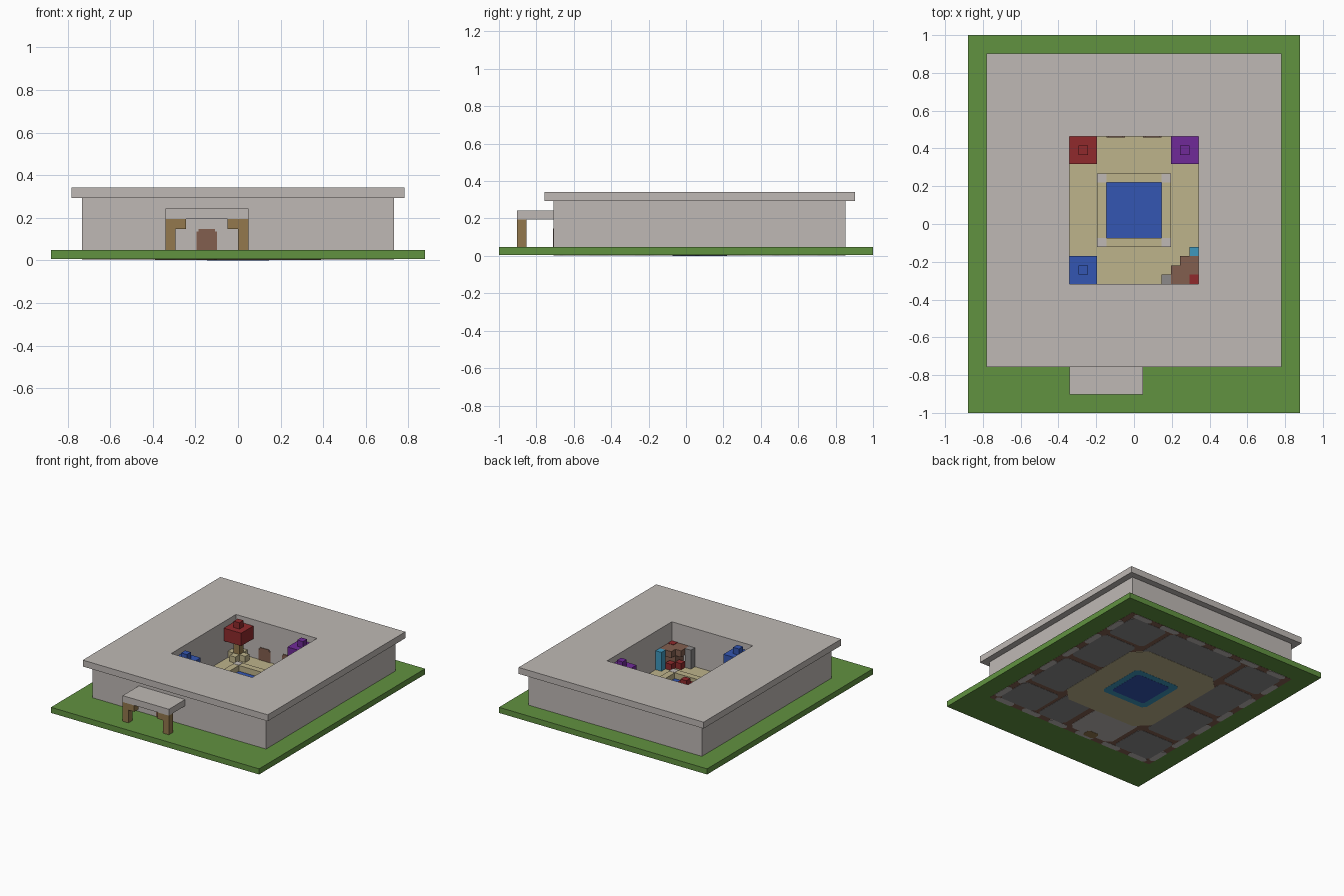
import bpy
import bmesh

cube = bpy.data.objects.get("Cube")
if cube:
    bpy.data.objects.remove(cube, do_unlink=True)

U = 2 / 41  # one block


def linear(c):
    c /= 255
    return c / 12.92 if c <= 0.04045 else ((c + 0.055) / 1.055) ** 2.4


def material(name, r, g, b):
    m = bpy.data.materials.new(name)
    m.use_nodes = True
    col = (linear(r), linear(g), linear(b), 1)
    m.diffuse_color = col
    m.node_tree.nodes["Principled BSDF"].inputs["Base Color"].default_value = col
    return m


grass = material("grass green", 97, 146, 64)
stone = material("pale stone", 191, 185, 181)
sand = material("sand", 190, 179, 139)
blue = material("blue", 51, 86, 178)
red = material("red", 144, 42, 44)
purple = material("purple", 112, 42, 152)
brown = material("brown", 130, 95, 79)
cyan = material("cyan", 62, 152, 190)
grey = material("dark grey", 140, 138, 138)
wood = material("wood", 147, 120, 77)


def finish(name, bm, mat):
    bmesh.ops.recalc_face_normals(bm, faces=bm.faces)
    me = bpy.data.meshes.new(name)
    bm.to_mesh(me)
    bm.free()
    me.materials.append(mat)
    ob = bpy.data.objects.new(name, me)
    bpy.context.collection.objects.link(ob)
    return ob


def prism(name, mat, x0, x1, y0, y1, z0, z1, cut=0):
    """Box in block units, with optional clipped vertical edges."""
    bm = bmesh.new()
    if cut:
        pts = [(x0 + cut, y0), (x1 - cut, y0), (x1, y0 + cut), (x1, y1 - cut),
               (x1 - cut, y1), (x0 + cut, y1), (x0, y1 - cut), (x0, y0 + cut)]
    else:
        pts = [(x0, y0), (x1, y0), (x1, y1), (x0, y1)]
    low = bm.faces.new([bm.verts.new((x * U, y * U, z0 * U)) for x, y in pts])
    up = bmesh.ops.extrude_face_region(bm, geom=[low])["geom"]
    for v in up:
        if isinstance(v, bmesh.types.BMVert):
            v.co.z = z1 * U
    return finish(name, bm, mat)


def frame(name, mat, outer, inner, z0, z1):
    """Rectangular ring with a rectangular hole."""
    bm = bmesh.new()
    rings = []
    for x0, x1, y0, y1 in (outer, inner):
        for z in (z0, z1):
            rings.append([bm.verts.new((x * U, y * U, z * U)) for x, y in
                          ((x0, y0), (x1, y0), (x1, y1), (x0, y1))])
    ol, oh, il, ih = rings
    for a, b in ((ol, oh), (oh, ih), (ih, il), (il, ol)):
        for k in range(4):
            n = (k + 1) % 4
            bm.faces.new((a[k], a[n], b[n], b[k]))
    return finish(name, bm, mat)


# Ground, walls and flat roof around the courtyard
court = (-7, 7, -6.5, 9.5)
prism("ground", grass, -18, 18, -20.5, 20.5, 0.12, 1)
frame("walls", stone, (-15, 15, -14.5, 17.5), court, 1, 6)
frame("roof", stone, (-16, 16, -15.5, 18.5), court, 6, 7)
prism("courtyard_floor", sand, *court, 1, 1.04)

# Pool with raised rim and corner stones
frame("pool_rim", sand, (-4, 4, -2.5, 5.5), (-3, 3, -1.5, 4.5), 1, 2)
prism("pool_water", blue, -3, 3, -1.5, 4.5, 1, 1.1)
for x in (-4, 3):
    for y in (-2.5, 4.5):
        prism("pool_corner_stone", stone, x, x + 1, y, y + 1, 1.9, 2.04)


# Trees in planters
def tree(label, mat, x, y):
    prism(label + "_trunk", wood, x - .5, x + .5, y - .5, y + .5, 1, 4)
    prism(label + "_canopy", mat, x - 1.5, x + 1.5, y - 1.5, y + 1.5, 4, 6)
    prism(label + "_tip", mat, x - .5, x + .5, y - .5, y + .5, 6, 6.98)
    for dx, dy in ((1, 0), (-1, 0), (0, 1), (0, -1)):
        prism(label + "_planter", sand, x + dx - .5, x + dx + .5,
              y + dy - .5, y + dy + .5, 1, 2)


tree("red_tree", red, -5.5, 8)
tree("purple_tree", purple, 5.5, 8)
tree("blue_tree", blue, -5.5, -5)

# Corner stall with side posts and stools
prism("stall_top", brown, 4, 7, -6.5, -4.5, 3, 4)
prism("stall_top_step", brown, 5, 7, -4.5, -3.5, 3, 4)
prism("stall_back", brown, 5, 7, -6.5, -4.5, 1, 3)
prism("stall_mark", red, 6, 7, -6.5, -5.5, 3.95, 4.05)
prism("cyan_post", cyan, 6, 7, -3.5, -2.5, 1, 4)
prism("grey_post", grey, 3, 4, -6.5, -5.5, 1, 4)
for x, y in ((5, -4.5), (4, -5.5)):
    prism("stool", red, x, x + 1, y, y + 1, 1, 2)


# Doors, as thin plates with clipped upper corners
def door(name, x, y0, y1):
    prism(name, brown, x, x + 2, y0, y1, 1, 2.75)
    prism(name + "_top", brown, x + .2, x + 1.8, y0, y1, 2.75, 3)


door("front_door", -4, -14.6, -14.5)
for x in (-3, 1):
    door("courtyard_door", x, 9.4, 9.5)

# Entrance porch
prism("porch_roof", stone, -7, 1, -18.5, -14.5, 4, 5)
for x, inner in ((-7, -6), (0, -1)):
    prism("porch_post", wood, x, x + 1, -18.5, -17.5, 1, 4)
    prism("porch_bracket", wood, inner, inner + 1, -18.5, -17.5, 3, 4)

# Underside floor plan, as thin layered plates
prism("plan_walls", brown, -15, 15, -14.5, 17.5, .1, .14)
for s in (-1, 1):
    for k in range(6):
        a = -14 + 5 * k
        prism("plan_wall_stone", stone, a, a + 3.2, *sorted((1.5 + 16 * s, 1.5 + 15 * s)), .07, .12, .3)
        b = a + .5
        prism("plan_wall_stone", stone, *sorted((15 * s, 14 * s)), b, b + 3.2, .07, .12, .3)
    # Rooms leave brown partition lines between them
    side = sorted((14 * s, 8 * s))
    prism("plan_side_room", grey, *side, 2.5, 10.2, .07, .12, .5)
    prism("plan_side_room", grey, *side, -6.8, 1.5, .07, .12, .5)
    prism("plan_back_room", grey, *sorted((14 * s, 7.5 * s)), 10.8, 16.5, .07, .12, .5)
    prism("plan_front_room", grey, *sorted((14 * s, 7.5 * s)), -13.5, -7.6, .07, .12, .5)
prism("plan_back_hall", grey, -6.7, 6.7, 9, 16.5, .07, .12, .5)
prism("plan_front_hall", grey, 2, 6.9, -13.5, -6.5, .07, .12, .5)
prism("plan_entry", stone, -6.7, 1, -13.5, -6.5, .07, .12, .8)
prism("plan_entry_mat", wood, -4, -2, -14, -12.5, .04, .09, .3)
prism("plan_courtyard", sand, -8, 8, -7.5, 10.5, .04, .09, 2)
prism("plan_pool_edge", cyan, -4, 4, -2.5, 5.5, .02, .06, .5)
prism("plan_pool", blue, -3, 3, -1.5, 4.5, 0, .04, .3)
